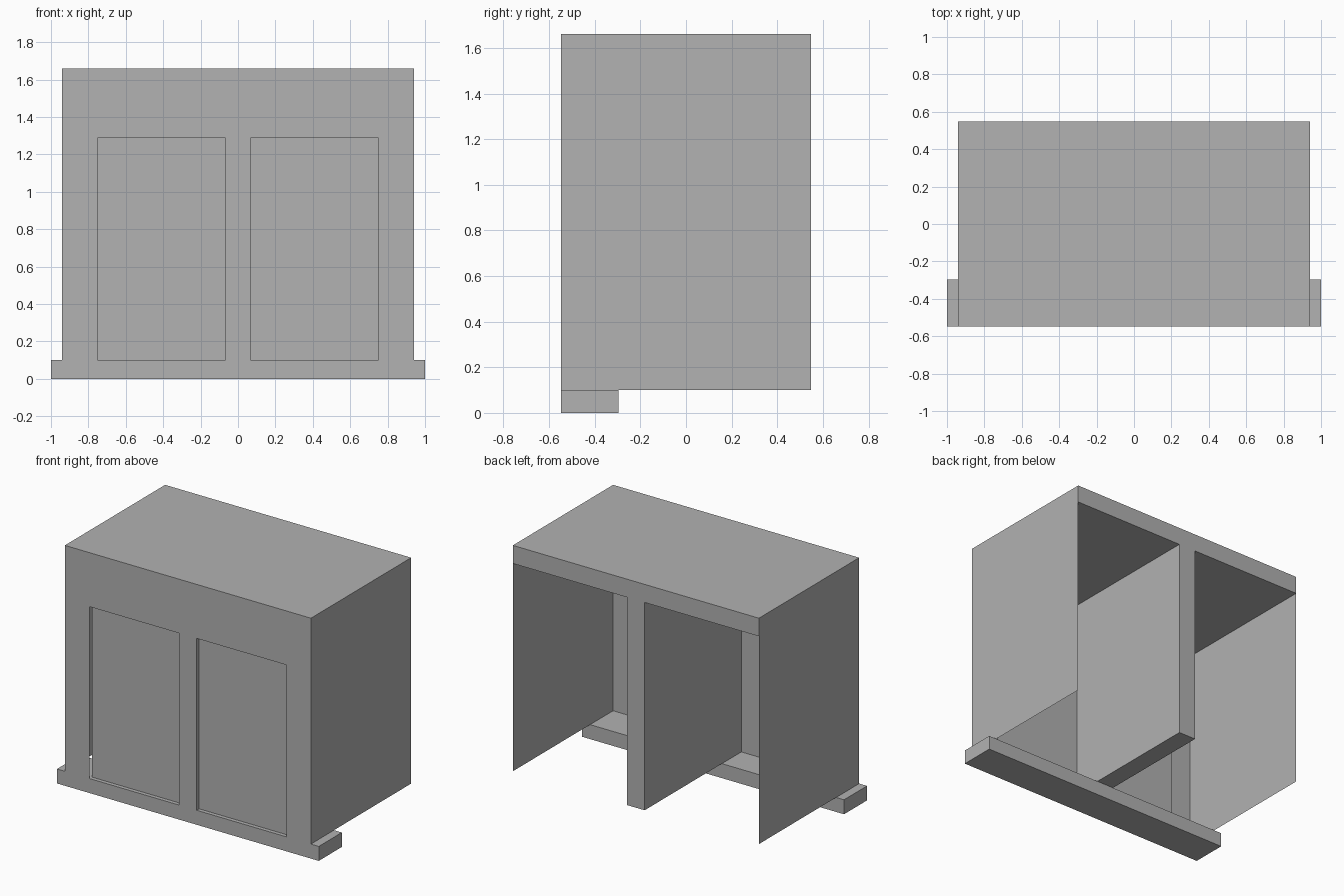
import bpy
import bmesh
from mathutils import Vector

cube = bpy.data.objects.get("Cube")
if cube:
    bpy.data.objects.remove(cube, do_unlink=True)

# Overall measures
HALF_W, HALF_D = 0.94, 0.547
BASE_TOP, SLAB_BOTTOM, TOP = 0.1, 1.535, 1.66
OPEN_IN, OPEN_OUT, OPEN_TOP = 0.067, 0.752, 1.287
BASE_BACK = -0.296

grey = bpy.data.materials.new("plain_grey")
grey.use_nodes = True
colour = (0.445, 0.445, 0.445, 1)
grey.diffuse_color = colour
grey.node_tree.nodes["Principled BSDF"].inputs["Base Color"].default_value = colour


def finish(name, bm):
    mesh = bpy.data.meshes.new(name)
    bm.to_mesh(mesh)
    bm.free()
    mesh.materials.append(grey)
    obj = bpy.data.objects.new(name, mesh)
    bpy.context.collection.objects.link(obj)
    return obj


def box(name, low, high):
    low, high = Vector(low), Vector(high)
    bm = bmesh.new()
    bmesh.ops.create_cube(bm, size=1)
    for v in bm.verts:
        v.co = (low + high) / 2 + v.co * (high - low)
    return finish(name, bm)


def sheet(name, quads):
    bm = bmesh.new()
    for quad in quads:
        bm.faces.new([bm.verts.new(p) for p in quad])
    bmesh.ops.remove_doubles(bm, verts=bm.verts, dist=0.0001)
    return finish(name, bm)


# Solid parts: foot board, top slab and the divider between the bays
box("foot_board", (-1, -HALF_D, 0), (1, BASE_BACK, BASE_TOP))
box("top_slab", (-HALF_W, -HALF_D, SLAB_BOTTOM), (HALF_W, HALF_D, TOP))
box("centre_divider", (-OPEN_IN, -HALF_D, BASE_TOP), (OPEN_IN, HALF_D, SLAB_BOTTOM))

for side, s in (("left", 1), ("right", -1)):
    # Thin side wall
    x = s * HALF_W
    wall = [(x, -HALF_D, BASE_TOP), (x, HALF_D, BASE_TOP),
            (x, HALF_D, SLAB_BOTTOM), (x, -HALF_D, SLAB_BOTTOM)]
    sheet(side + "_wall", [wall if s > 0 else wall[::-1]])

    # Thin front frame: outer stile and the rail above the opening
    quads = []
    for x0, x1, z0, z1 in ((OPEN_OUT, HALF_W, BASE_TOP, OPEN_TOP),
                           (OPEN_OUT, HALF_W, OPEN_TOP, SLAB_BOTTOM),
                           (OPEN_IN, OPEN_OUT, OPEN_TOP, SLAB_BOTTOM)):
        quad = [(s * px, -HALF_D, pz)
                for px, pz in ((x0, z0), (x1, z0), (x1, z1), (x0, z1))]
        quads.append(quad if s > 0 else quad[::-1])
    sheet(side + "_front_frame", quads)

    # Door panel set just behind the opening
    xs = sorted((s * OPEN_IN, s * OPEN_OUT))
    box(side + "_door_panel", (xs[0], -0.52, BASE_TOP), (xs[1], -0.508, OPEN_TOP))
